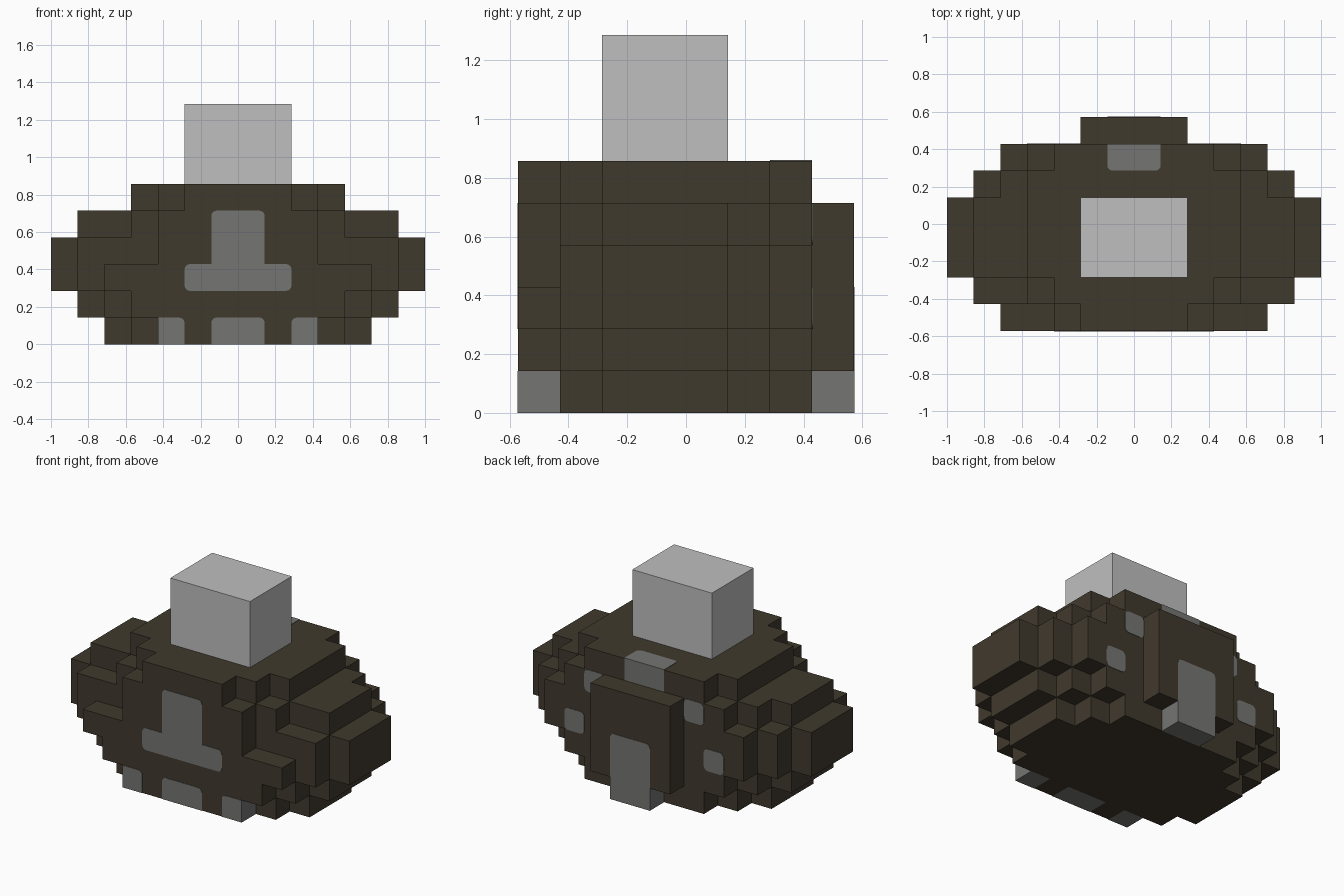
import bpy, bmesh, math
from mathutils import Vector

cube = bpy.data.objects.get("Cube")
if cube:
    bpy.data.objects.remove(cube, do_unlink=True)

U = 1 / 7           # block size
PLATE = 0.003       # thickness of the painted panels


def material(name, rgb):
    m = bpy.data.materials.new(name)
    m.use_nodes = True
    m.diffuse_color = (*rgb, 1)
    m.node_tree.nodes["Principled BSDF"].inputs["Base Color"].default_value = (*rgb, 1)
    return m


BROWN = material("dark_brown", (0.051, 0.041, 0.026))
GREY = material("mid_grey", (0.178, 0.178, 0.172))
LIGHT = material("light_grey", (0.521, 0.521, 0.521))


def finish(bm, name, *mats):
    bmesh.ops.recalc_face_normals(bm, faces=bm.faces)
    mesh = bpy.data.meshes.new(name)
    bm.to_mesh(mesh)
    bm.free()
    for m in mats:
        mesh.materials.append(m)
    ob = bpy.data.objects.new(name, mesh)
    bpy.context.collection.objects.link(ob)
    return ob


# Stepped body: half-width of each row (front to back) for every layer, bottom up
LAYERS = [
    (3, 4, 5, 5, 5, 4, 3, 1),
    (4, 5, 6, 6, 6, 5, 4, 2),
    (5, 6, 7, 7, 7, 6, 5, 2),
    (3, 6, 7, 7, 7, 6, 5, 2),
    (3, 4, 6, 6, 6, 5, 4, 2),
    (2, 3, 4, 4, 4, 4, 3, 0),
]
blocks = {(x, row - 4, z)
          for z, rows in enumerate(LAYERS)
          for row, half in enumerate(rows)
          for x in range(-half, half)}


def is_grey(block, axis):
    """Grey sides and undersides of the lower openings, and the back vent."""
    x, y, z = block
    if z == 0 and axis != 1:
        return y == 3 or (y == -4 and x in (-3, -1, 0, 2))
    return z == 5 and y == 2 and x in (-1, 0) and axis == 1


bm = bmesh.new()
for b in sorted(blocks):
    for axis in range(3):
        for side in (0, 1):
            near = list(b)
            near[axis] += 2 * side - 1
            if tuple(near) in blocks:
                continue
            a1, a2 = (axis + 1) % 3, (axis + 2) % 3
            corners = []
            for s, t in ((0, 0), (1, 0), (1, 1), (0, 1)):
                p = Vector(b)
                p[axis] += side
                p[a1] += s
                p[a2] += t
                corners.append(bm.verts.new(p * U))
            if not side:
                corners.reverse()
            bm.faces.new(corners).material_index = int(is_grey(b, axis))
bmesh.ops.remove_doubles(bm, verts=bm.verts, dist=0.001)
bmesh.ops.dissolve_limit(bm, angle_limit=0.01, verts=bm.verts, edges=bm.edges,
                         delimit={'MATERIAL'})
finish(bm, "body", BROWN, GREY)

# Block on top
bm = bmesh.new()
bmesh.ops.create_cube(bm, size=U)
bmesh.ops.scale(bm, vec=(4, 3, 3), verts=bm.verts)
bmesh.ops.translate(bm, vec=(0, -0.5 * U, 7.5 * U), verts=bm.verts)
finish(bm, "top_block", LIGHT)


def panel(name, u0, u1, v0, v1, place, normal, rounded="1111", r=0.2):
    """Thin plate; rounded flags run low-left, low-right, high-right, high-left."""
    pts = []
    spec = ((u0, v0, 1, 1), (u1, v0, -1, 1), (u1, v1, -1, -1), (u0, v1, 1, -1))
    for i, (u, v, su, sv) in enumerate(spec):
        if rounded[i] == "0":
            pts.append((u, v))
            continue
        for k in range(5):
            a = math.pi * (1 + i / 2 + k / 8)
            pts.append((u + su * r + r * math.cos(a), v + sv * r + r * math.sin(a)))
    bm = bmesh.new()
    face = bm.faces.new([bm.verts.new(Vector(place(u, v)) * U) for u, v in pts])
    out = bmesh.ops.extrude_face_region(bm, geom=[face], use_keep_orig=True)
    moved = [g for g in out["geom"] if isinstance(g, bmesh.types.BMVert)]
    bmesh.ops.translate(bm, vec=Vector(normal) * PLATE, verts=moved)
    return finish(bm, name, GREY)


def front(u, v):
    return (u, -4, v)


def back(u, v):
    return (u, 3, v)


def door(u, v):
    return (u, 4, v)


def roof(u, v):
    return (u, v, 6)


FWD, BACK, UP = (0, -1, 0), (0, 1, 0), (0, 0, 1)

# Front markings
panel("front_bar", -2, 2, 2, 3, front, FWD)
panel("front_stem", -1, 1, 3, 5, front, FWD, "0011")
panel("front_opening", -1, 1, 0, 1, front, FWD, "0011")
panel("front_corner_right", -3, -2, 0, 1, front, FWD, "0010")
panel("front_corner_left", 2, 3, 0, 1, front, FWD, "0001")

# Back door, roof vent and back windows
panel("back_door", -1, 1, 0, 3, door, BACK, "0011")
panel("roof_vent", -1, 1, 2, 3, roof, UP, "1100")
for label, x in (("left", 1), ("right", -1)):
    for level, c, z in (("upper", 2.5, 4), ("lower", 3.5, 2)):
        panel(f"{level}_back_window_{label}", x * c - 0.5, x * c + 0.5, z, z + 1, back, BACK)
